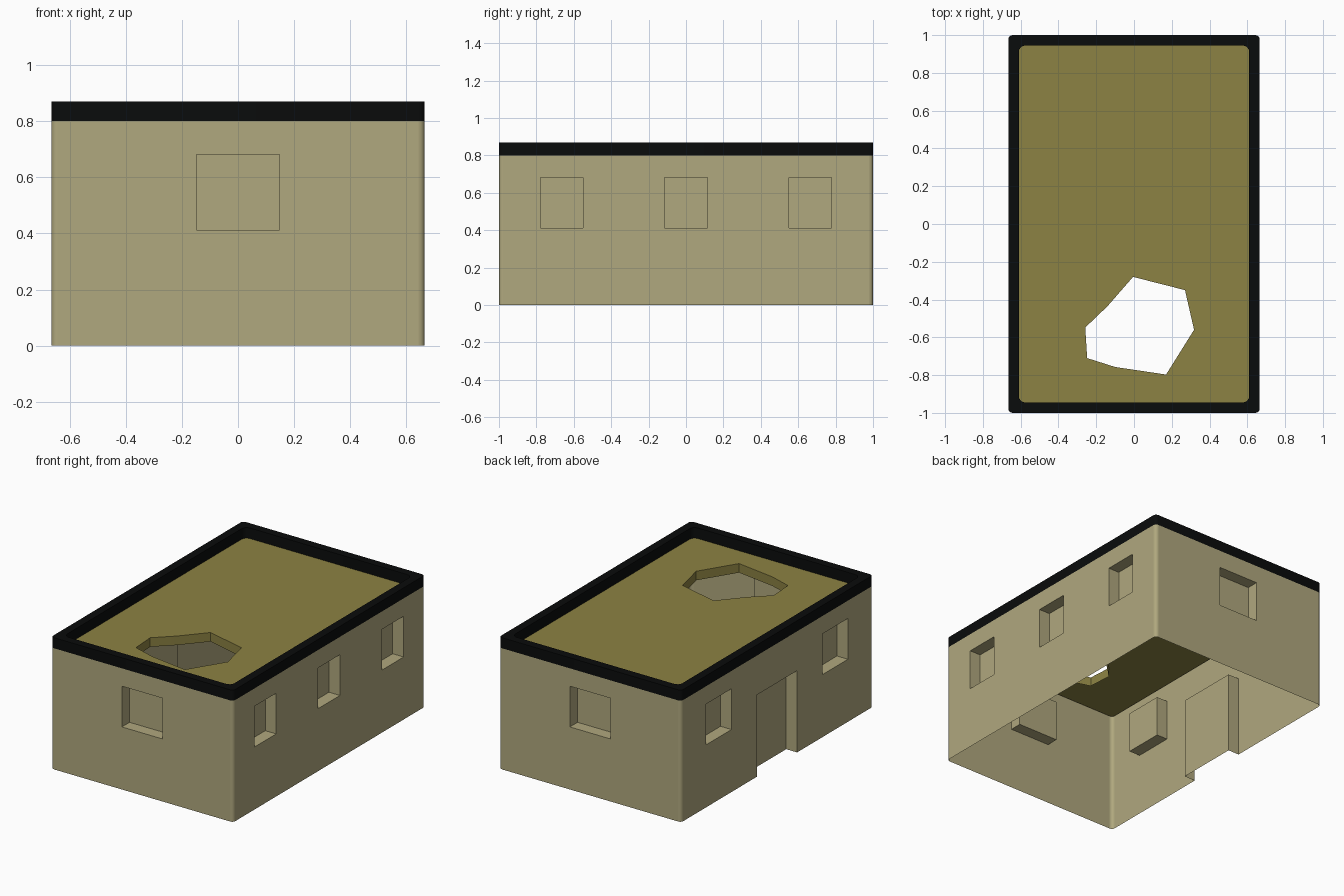
import bpy, bmesh, math

if "Cube" in bpy.data.objects:
    bpy.data.objects.remove(bpy.data.objects["Cube"])

HX, HY = 0.665, 1.0          # half width, half length
WALL_H, TOP = 0.80, 0.87     # wall top / roof level, parapet top
R = 0.022                    # corner radius
DEPTH = 0.08                 # window and door recess


def material(name, rgb):
    m = bpy.data.materials.new(name)
    m.diffuse_color = (*rgb, 1)
    m.use_nodes = True
    m.node_tree.nodes["Principled BSDF"].inputs["Base Color"].default_value = m.diffuse_color
    return m


SAND = material("sand plaster", (0.434, 0.392, 0.209))
OLIVE = material("olive roof", (0.262, 0.223, 0.056))
BLACK = material("black trim", (0.003, 0.0035, 0.0035))


def finish(bm, name, mat):
    bmesh.ops.remove_doubles(bm, verts=bm.verts, dist=1e-4)
    me = bpy.data.meshes.new(name)
    bm.to_mesh(me)
    bm.free()
    me.materials.append(mat)
    ob = bpy.data.objects.new(name, me)
    bpy.context.collection.objects.link(ob)
    bpy.ops.object.select_all(action='DESELECT')
    ob.select_set(True)
    bpy.context.view_layer.objects.active = ob
    bpy.ops.object.shade_smooth_by_angle(angle=math.radians(30))
    return ob


def rounded_rect(hx, hy, r, seg=4):
    # counter-clockwise outline
    pts = []
    for k, (sx, sy) in enumerate([(1, -1), (1, 1), (-1, 1), (-1, -1)]):
        for i in range(seg + 1):
            a = math.radians(-90 + 90 * k + 90 * i / seg)
            pts.append((sx * (hx - r) + r * math.cos(a), sy * (hy - r) + r * math.sin(a)))
    return pts


def quad(bm, *pts):
    bm.faces.new([bm.verts.new(p) for p in pts])


def wall(bm, n, dist, half, openings):
    # flat wall facing n, with recessed openings (u0, u1, z0, z1)
    d = (-n[1], n[0])

    def P(u, z, dep=0.0):
        k = dist - dep
        return (n[0] * k + d[0] * u, n[1] * k + d[1] * u, z)

    us = sorted({-half, half, *[v for o in openings for v in o[:2]]})
    zs = sorted({0.0, WALL_H, *[v for o in openings for v in o[2:]]})
    for u0, u1 in zip(us, us[1:]):
        for z0, z1 in zip(zs, zs[1:]):
            um, zm = (u0 + u1) / 2, (z0 + z1) / 2
            if not any(a < um < b and c < zm < e for a, b, c, e in openings):
                quad(bm, P(u0, z0), P(u1, z0), P(u1, z1), P(u0, z1))
    for a, b, c, e in openings:
        D = DEPTH
        quad(bm, P(a, c, D), P(b, c, D), P(b, e, D), P(a, e, D))
        quad(bm, P(a, c), P(a, c, D), P(a, e, D), P(a, e))
        quad(bm, P(b, c, D), P(b, c), P(b, e), P(b, e, D))
        quad(bm, P(a, e, D), P(b, e, D), P(b, e), P(a, e))
        if c > 0:
            quad(bm, P(a, c), P(b, c), P(b, c, D), P(a, c, D))


# Walls with recessed windows and door
Z0, Z1 = 0.413, 0.682
end_win = [(-0.148, 0.148, Z0, Z1)]
side_win = [(c - 0.114, c + 0.114, Z0, Z1) for c in (-0.665, 0, 0.665)]
door_side = [(-0.74, -0.475, Z0, Z1), (-0.21, 0.21, 0.0, 0.54), (0.475, 0.74, Z0, Z1)]
bm = bmesh.new()
wall(bm, (0, -1), HY, HX - R, end_win)
wall(bm, (1, 0), HX, HY - R, side_win)
wall(bm, (0, 1), HY, HX - R, end_win)
wall(bm, (-1, 0), HX, HY - R, door_side)
outline = rounded_rect(HX, HY, R)
for i in range(len(outline)):
    if i % 5 != 4:           # rounded corner strips
        p, q = outline[i], outline[i + 1]
        quad(bm, (*p, 0), (*q, 0), (*q, WALL_H), (*p, WALL_H))
finish(bm, "walls", SAND)

# Parapet: outer face, top and inner face
bm = bmesh.new()
inner = rounded_rect(HX - 0.055, HY - 0.055, 0.035)
n = len(outline)
for i in range(n):
    j = (i + 1) % n
    a, b, c, d = outline[i], outline[j], inner[i], inner[j]
    quad(bm, (*a, WALL_H), (*b, WALL_H), (*b, TOP), (*a, TOP))
    quad(bm, (*a, TOP), (*b, TOP), (*d, TOP), (*c, TOP))
    quad(bm, (*d, WALL_H), (*c, WALL_H), (*c, TOP), (*d, TOP))
finish(bm, "parapet", BLACK)

# Roof sheet with a ragged hole and its rim
hole = [(-0.005, -0.28), (0.27, -0.35), (0.318, -0.56), (0.17, -0.797),
        (-0.10, -0.757), (-0.248, -0.71), (-0.258, -0.548), (-0.14, -0.435)]
bm = bmesh.new()
edges = []
for loop in (rounded_rect(HX - 0.001, HY - 0.001, R), hole):
    vs = [bm.verts.new((*p, WALL_H)) for p in loop]
    edges += [bm.edges.new((vs[i - 1], vs[i])) for i in range(len(vs))]
bmesh.ops.triangle_fill(bm, use_beauty=True, edges=edges)
bm.normal_update()
for f in bm.faces:
    if f.normal.z < 0:
        f.normal_flip()
for i in range(len(hole)):
    p, q = hole[i - 1], hole[i]
    quad(bm, (*p, WALL_H), (*p, 0.74), (*q, 0.74), (*q, WALL_H))
bm.normal_update()
cx, cy = 0.03, -0.55
for f in bm.faces:           # rim faces look into the hole
    if abs(f.normal.z) < 0.5:
        m = f.calc_center_median()
        if f.normal.x * (cx - m.x) + f.normal.y * (cy - m.y) < 0:
            f.normal_flip()
finish(bm, "roof", OLIVE)
